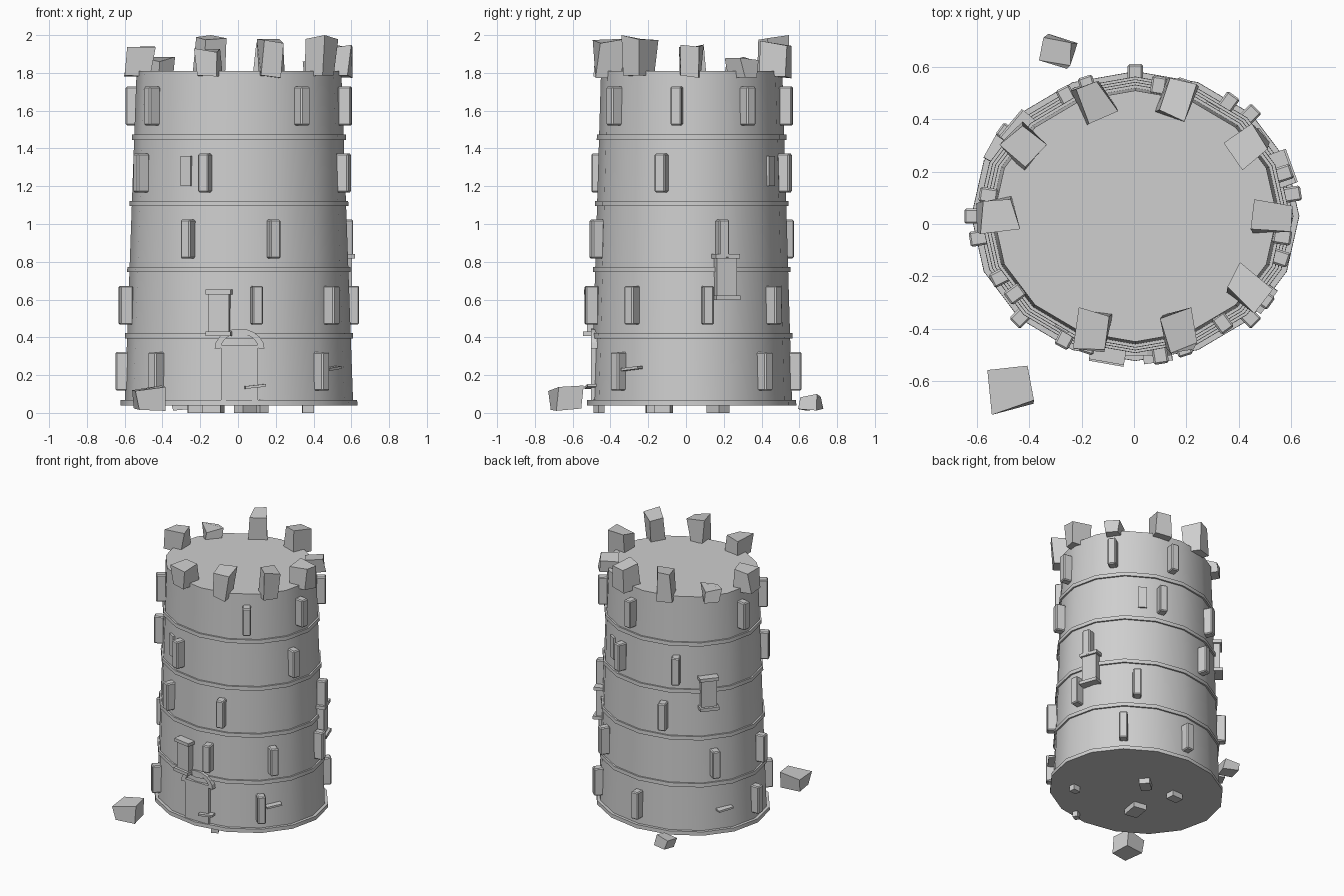
import bpy, bmesh, math, random
from mathutils import Vector, Matrix

if "Cube" in bpy.data.objects:
    bpy.data.objects.remove(bpy.data.objects["Cube"])

random.seed(7)
CX, CY = 0.005, 0.03
stone = bpy.data.materials.new("grey_stone")
stone.diffuse_color = (0.62, 0.62, 0.62, 1)
stone.use_nodes = True
stone.node_tree.nodes["Principled BSDF"].inputs["Base Color"].default_value = stone.diffuse_color


def radii(z):
    """Half widths of the tapered oval tower at a height."""
    t = (z - 0.04) / 1.77
    return 0.605 - 0.063 * t, 0.532 - 0.052 * t


def on_wall(deg, z, out=0.0):
    a, b = radii(z)
    t = math.radians(deg)
    return Vector((CX + (a + out) * math.cos(t), CY + (b + out) * math.sin(t), z))


def finish(name, bm, bevel=0.0, smooth=False):
    bmesh.ops.recalc_face_normals(bm, faces=bm.faces[:])
    me = bpy.data.meshes.new(name)
    bm.to_mesh(me)
    bm.free()
    me.materials.append(stone)
    ob = bpy.data.objects.new(name, me)
    bpy.context.collection.objects.link(ob)
    if bevel:
        m = ob.modifiers.new("bevel", 'BEVEL')
        m.width, m.segments = bevel, 1
    if smooth:
        bpy.context.view_layer.objects.active = ob
        ob.select_set(True)
        bpy.ops.object.shade_smooth_by_angle(angle=math.radians(30))
        ob.select_set(False)
    return ob


def add_box(bm, centre, size, deg=0.0, tilt=0.0):
    mat = (Matrix.Translation(centre) @ Matrix.Rotation(math.radians(deg), 4, 'Z')
           @ Matrix.Rotation(math.radians(tilt), 4, 'X') @ Matrix.Diagonal((*size, 1)))
    return bmesh.ops.create_cube(bm, size=1, matrix=mat)['verts']


def add_rock(bm, centre, size, z0, z1, deg, wobble):
    """Rough cut stone: a box with shifted corners and a slanted top."""
    vs = add_box(bm, (centre[0], centre[1], (z0 + z1) / 2), (size[0], size[1], z1 - z0), deg)
    high = random.choice([v for v in vs if v.co.z > (z0 + z1) / 2])
    for v in vs:
        v.co.x += random.uniform(-wobble, wobble)
        v.co.y += random.uniform(-wobble, wobble)
        if v.co.z > (z0 + z1) / 2:
            if v is not high:
                v.co.z -= random.uniform(0, wobble * 1.5)
        else:
            v.co.z += random.uniform(0, wobble)


def rings(bm, levels, n=16):
    """Closed stack of oval rings: (height, extra radius)."""
    loops = [[bm.verts.new(on_wall(i * 360 / n, z, o)) for i in range(n)] for z, o in levels]
    for lo, hi in zip(loops, loops[1:]):
        for i in range(n):
            j = (i + 1) % n
            bm.faces.new((lo[i], lo[j], hi[j], hi[i]))
    bm.faces.new(loops[0][::-1])
    bm.faces.new(loops[-1])


# Tower wall
bm = bmesh.new()
rings(bm, [(0.04, 0), (1.81, 0)])
finish("tower_wall", bm, smooth=True)

# Thin ring courses
bm = bmesh.new()
for k, z in enumerate((0.04, 0.395, 0.745, 1.095, 1.445)):
    o = 0.022 if k == 0 else 0.012
    rings(bm, [(z, o), (z + 0.028, o)])
finish("ring_courses", bm, smooth=True)

# Raised wall blocks: five staggered rows on a 45 degree step, some left out
rows = {0.22: (45, 90, 180, 225, 315),
        0.57: (9, 54, 144, 189, 279, 324),
        0.92: (18, 108, 243, 288),
        1.27: (72, 117, 207, 252, 342),
        1.625: (36, 81, 171, 216, 306, 351)}
bm = bmesh.new()
for z, angles in rows.items():
    for d in angles:
        add_box(bm, on_wall(d, z, 0.02), (0.07, 0.058, 0.205), d)
finish("wall_blocks", bm, bevel=0.007)

# Window boxes with sill and lintel, winding up the tower
bm = bmesh.new()
for d, z in ((260, 0.53), (20, 0.72), (140, 1.10)):
    add_box(bm, on_wall(d, z, 0.005), (0.06, 0.11, 0.21), d)
    for s in (-1, 1):
        add_box(bm, on_wall(d, z + s * 0.11, 0.012), (0.08, 0.135, 0.024), d)
finish("window_boxes", bm)

# Narrow slits
bm = bmesh.new()
for d in (58, 240):
    add_box(bm, on_wall(d, 1.28, -0.008), (0.025, 0.06, 0.16), d)
finish("arrow_slits", bm)

# Arched front door, almost flush with the wall
bm = bmesh.new()
add_box(bm, (0.008, -0.478, 0.21), (0.195, 0.05, 0.30))
finish("door", bm)

bm = bmesh.new()
N = 10
sections = []
for i in range(N + 1):
    t = math.pi * i / N
    c, s = math.cos(t), math.sin(t)
    sections.append([bm.verts.new((0.008 + r * c, y, 0.34 + r * 0.8 * s))
                     for r, y in ((0.1, -0.45), (0.1, -0.503), (0.132, -0.503), (0.132, -0.45))])
for p, q in zip(sections, sections[1:]):
    for i in range(4):
        j = (i + 1) % 4
        bm.faces.new((p[i], p[j], q[j], q[i]))
bm.faces.new(sections[0])
bm.faces.new(sections[-1][::-1])
finish("door_arch", bm)

# Small thin chips sticking out of the lowest course
bm = bmesh.new()
for d, z in ((278, 0.14), (324, 0.235), (151, 0.22)):
    add_box(bm, on_wall(d, z, 0.01), (0.05, 0.11, 0.014), d, 6)
finish("stone_chips", bm)

# Broken battlements: ten places, one missing
tops = {0: 1.95, 36: 1.88, 72: 1.97, 108: 2.0, 144: 1.885, 180: 1.94,
        252: 1.93, 288: 1.98, 324: 2.0}
bm = bmesh.new()
for d, top in tops.items():
    p = on_wall(d, 1.81, -0.015)
    add_rock(bm, p, (0.135, 0.115), 1.77, top, d + random.uniform(-12, 12), 0.018)
finish("battlements", bm)

# Fallen stones beside the tower
bm = bmesh.new()
add_rock(bm, (-0.465, -0.625), (0.16, 0.14), 0.005, 0.145, 12, 0.02)
add_rock(bm, (-0.29, 0.665), (0.11, 0.10), 0.01, 0.10, -10, 0.015)
finish("fallen_stones", bm)

# Rubble poking out under the base
bm = bmesh.new()
for x, y, s in ((0.04, 0.17, 0.10), (-0.22, 0.17, 0.09), (-0.13, -0.14, 0.13),
                (0.37, -0.19, 0.06), (0.13, -0.46, 0.05)):
    add_box(bm, (x, y, 0.035), (s, s * 0.75, 0.07), random.uniform(0, 90))
finish("base_rubble", bm)
